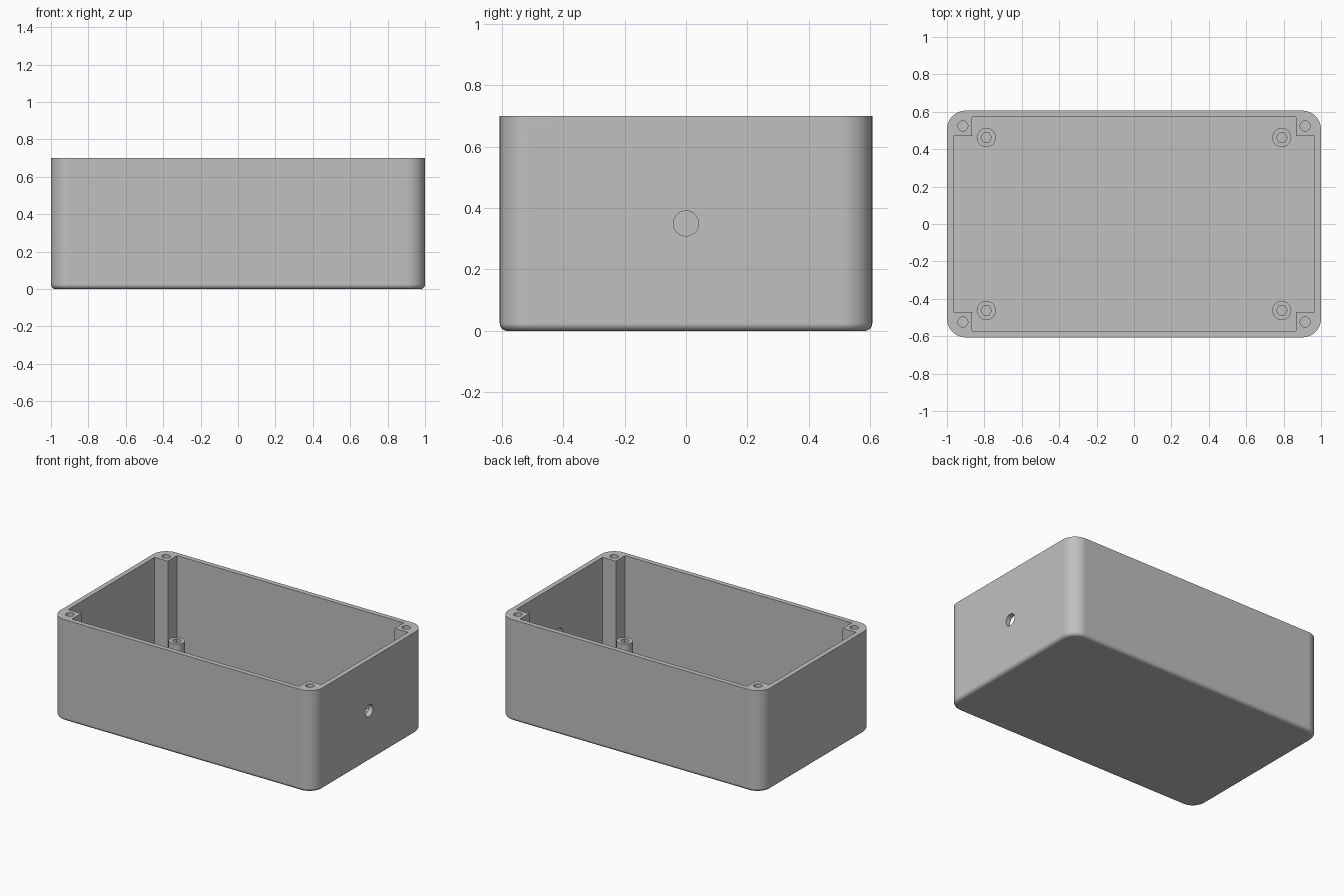
import bpy, bmesh, math

if "Cube" in bpy.data.objects:
    bpy.data.objects.remove(bpy.data.objects["Cube"])

W, D, H = 1.0, 0.606, 0.70        # half width, half depth, height
R, F = 0.10, 0.025                # vertical corner radius, bottom fillet
WALL, FLOOR, POST = 0.034, 0.034, 0.135

grey = bpy.data.materials.new("grey_plastic")
grey.diffuse_color = (0.53, 0.53, 0.53, 1)
grey.use_nodes = True
grey.node_tree.nodes["Principled BSDF"].inputs["Base Color"].default_value = grey.diffuse_color


def loft(name, rings):
    """Closed solid through rings of equal point count, listed bottom to top."""
    bm = bmesh.new()
    vs = [[bm.verts.new(p) for p in ring] for ring in rings]
    n = len(rings[0])
    for a, b in zip(vs, vs[1:]):
        for i in range(n):
            j = (i + 1) % n
            bm.faces.new((a[i], a[j], b[j], b[i]))
    bm.faces.new(vs[0][::-1])
    bm.faces.new(vs[-1])
    bmesh.ops.recalc_face_normals(bm, faces=bm.faces)
    me = bpy.data.meshes.new(name)
    bm.to_mesh(me)
    bm.free()
    me.materials.append(grey)
    ob = bpy.data.objects.new(name, me)
    bpy.context.collection.objects.link(ob)
    return ob


def rounded_rect(z, inset, seg=12):
    pts = []
    for k, (sx, sy) in enumerate([(1, 1), (-1, 1), (-1, -1), (1, -1)]):
        for i in range(seg + 1):
            a = math.pi / 2 * (k + i / seg)
            pts.append((sx * (W - R) + (R - inset) * math.cos(a),
                        sy * (D - R) + (R - inset) * math.sin(a), z))
    return pts


def cylinder(name, x, y, z0, z1, r, n=32):
    return loft(name, [[(x + r * math.cos(2 * math.pi * i / n),
                         y + r * math.sin(2 * math.pi * i / n), z)
                        for i in range(n)] for z in (z0, z1)])


def cut(ob, cutter):
    cutter.hide_render = True
    m = ob.modifiers.new("cut", 'BOOLEAN')
    m.operation, m.solver, m.object = 'DIFFERENCE', 'EXACT', cutter
    bpy.context.view_layer.objects.active = ob
    bpy.ops.object.modifier_apply(modifier=m.name)
    bpy.data.objects.remove(cutter)


def smooth(ob):
    bpy.ops.object.select_all(action='DESELECT')
    ob.select_set(True)
    bpy.context.view_layer.objects.active = ob
    bpy.ops.object.shade_smooth_by_angle(angle=math.radians(30))
    m = ob.modifiers.new("flat_walls", 'WEIGHTED_NORMAL')
    m.keep_sharp = True


# Outer shell with rounded bottom edge
rings = []
for i in range(7):
    a = math.pi / 2 * i / 6
    rings.append(rounded_rect(F - F * math.cos(a), F - F * math.sin(a)))
rings.append(rounded_rect(H, 0))
case = loft("case", rings)

# Cavity, leaving a square screw post in each corner
xo, yo, xi, yi = W - WALL, D - WALL, W - POST, D - POST
plan = [(xo, -yi), (xo, yi), (xi, yi), (xi, yo), (-xi, yo), (-xi, yi),
        (-xo, yi), (-xo, -yi), (-xi, -yi), (-xi, -yo), (xi, -yo), (xi, -yi)]
cut(case, loft("cavity_cutter", [[(x, y, z) for x, y in plan] for z in (FLOOR, H + 0.1)]))

# Cable hole through the right wall
cut(case, loft("cable_hole_cutter", [[(x, 0.041 * math.cos(2 * math.pi * i / 32),
                                       0.35 + 0.041 * math.sin(2 * math.pi * i / 32))
                                      for i in range(32)] for x in (W - 0.1, W + 0.1)]))

# Lid screw holes and board standoffs
for sx, sy, side in ((1, 1, "back_right"), (-1, 1, "back_left"),
                     (-1, -1, "front_left"), (1, -1, "front_right")):
    cut(case, cylinder("screw_hole_cutter", sx * 0.915, sy * 0.524, 0.35, H + 0.1, 0.027))
    x, y = sx * 0.79, sy * 0.462
    post = cylinder("standoff_" + side, x, y, FLOOR - 0.01, 0.176, 0.051)
    cut(post, cylinder("standoff_hole_cutter", x, y, FLOOR + 0.002, 0.3, 0.029, 6))
    smooth(post)
smooth(case)
